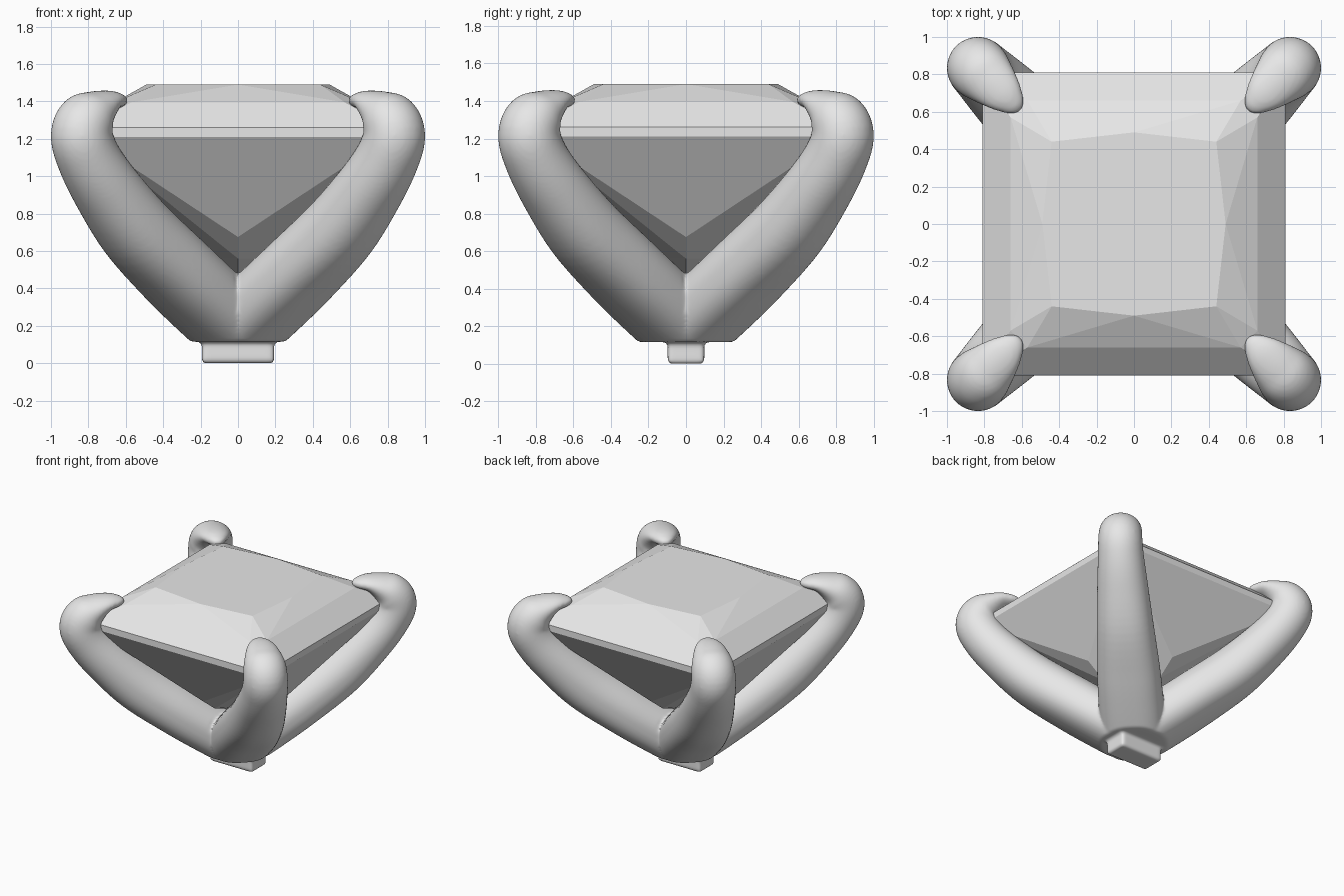
import bpy, bmesh, math
from mathutils import Vector

if "Cube" in bpy.data.objects:
    bpy.data.objects.remove(bpy.data.objects["Cube"])

grey = bpy.data.materials.new("light grey")
grey.diffuse_color = (0.8, 0.8, 0.8, 1)
grey.use_nodes = True
grey.node_tree.nodes["Principled BSDF"].inputs["Base Color"].default_value = grey.diffuse_color


def add_object(name, bm):
    bmesh.ops.recalc_face_normals(bm, faces=bm.faces)
    mesh = bpy.data.meshes.new(name)
    bm.to_mesh(mesh)
    bm.free()
    mesh.materials.append(grey)
    obj = bpy.data.objects.new(name, mesh)
    bpy.context.collection.objects.link(obj)
    return obj


def catmull(a, b, c, d, t):
    return 0.5 * (2 * b + (c - a) * t + (2 * a - 5 * b + 4 * c - d) * t * t
                  + (3 * b - a - 3 * c + d) * t ** 3)


# Square-cut gem: hull of one quarter's facet corners, repeated four times
gem_corners = [
    (0.81, 0.81, 1.26), (0.81, 0.81, 1.21),              # girdle
    (0.44, 0.44, 1.49), (0, 0.49, 1.49),                 # table
    (0.66, 0.57, 1.395), (0.57, 0.66, 1.395),            # crown
    (0, 0.45, 0.675), (0, 0.30, 0.56), (0, 0, 0.44)]     # pavilion
bm = bmesh.new()
for x, y, z in gem_corners:
    for i in range(4):
        bm.verts.new((x, y, z))
        x, y = -y, x
bmesh.ops.remove_doubles(bm, verts=bm.verts, dist=1e-4)
bmesh.ops.convex_hull(bm, input=bm.verts)
bmesh.ops.dissolve_limit(bm, angle_limit=math.radians(0.5), verts=bm.verts, edges=bm.edges)
add_object("gem", bm)

# Prong: (diagonal position, height, half width, half thickness, back squareness)
keys = [(0.00, 0.19, 0.245, 0.20, 2.5), (0.17, 0.345, 0.245, 0.20, 2.5),
        (0.335, 0.505, 0.237, 0.20, 2.5), (0.54, 0.715, 0.214, 0.196, 2.3),
        (0.707, 0.94, 0.19, 0.178, 2.1), (0.80, 1.10, 0.173, 0.168, 2.0),
        (0.835, 1.22, 0.166, 0.166, 2.0), (0.808, 1.31, 0.16, 0.148, 2.0),
        (0.76, 1.363, 0.14, 0.10, 2.0), (0.70, 1.400, 0.11, 0.060, 2.0),
        (0.65, 1.405, 0.075, 0.042, 2.0), (0.62, 1.402, 0.045, 0.026, 2.0),
        (0.608, 1.40, 0.015, 0.010, 2.0)]
STEPS, SIDES = 6, 40
samples = []
ext = [keys[0]] + keys + [keys[-1]]
for i in range(len(keys) - 1):
    for s in range(STEPS):
        samples.append([catmull(*(ext[i + j][k] for j in range(4)), s / STEPS)
                        for k in range(5)])
samples.append(keys[-1])


def make_prong(name, sx, sy):
    bm = bmesh.new()
    out = Vector((sx, sy, 0)).normalized()
    side = Vector((-out.y, out.x, 0))
    centres = [out * (s[0] * math.sqrt(2)) + Vector((0, 0, s[1])) for s in samples]
    rings = []
    for i, (_, _, w, t, k) in enumerate(samples):
        tangent = centres[min(i + 1, len(centres) - 1)] - centres[max(i - 1, 0)]
        normal = side.cross(tangent).normalized()
        if i == 0 and normal.dot(out) < 0:
            side, normal = -side, -normal
        ring = []
        for j in range(SIDES):
            a = 2 * math.pi * j / SIDES
            c, s = math.cos(a), math.sin(a)
            p = k if s > 0 else 2.0        # squarer outer back, round inside
            c = math.copysign(abs(c) ** (2 / p), c)
            s = math.copysign(abs(s) ** (2 / p), s)
            ring.append(bm.verts.new(centres[i] + side * (w * c) + normal * (t * s)))
        rings.append(ring)
    for a, b in zip(rings, rings[1:]):
        for j in range(SIDES):
            n = (j + 1) % SIDES
            bm.faces.new((a[j], a[n], b[n], b[j]))
    bm.faces.new(rings[0])
    bm.faces.new(rings[-1])
    # Flat underside of the setting
    cut = bmesh.ops.bisect_plane(bm, geom=bm.verts[:] + bm.edges[:] + bm.faces[:],
                                 plane_co=(0, 0, 0.115), plane_no=(0, 0, -1),
                                 clear_outer=True)
    edges = [e for e in cut["geom_cut"] if isinstance(e, bmesh.types.BMEdge)]
    bmesh.ops.holes_fill(bm, edges=edges, sides=0)
    return add_object(name, bm)


parts = [make_prong("prong", sx, sy) for sx in (-1, 1) for sy in (-1, 1)]

# Small foot under the setting
bm = bmesh.new()
bmesh.ops.create_cube(bm, size=1)
for v in bm.verts:
    v.co = Vector((v.co.x * 0.385, v.co.y * 0.195, 0.1 + v.co.z * 0.2))
bmesh.ops.bevel(bm, geom=bm.edges[:], offset=0.012, segments=2, affect='EDGES', profile=0.5)
parts.append(add_object("foot", bm))

# Fuse prongs and foot into one softly blended setting
bpy.ops.object.select_all(action='DESELECT')
for p in parts:
    p.select_set(True)
setting = parts[0]
bpy.context.view_layer.objects.active = setting
bpy.ops.object.join()
setting.name = "setting"
remesh = setting.modifiers.new("fuse", 'REMESH')
remesh.mode = 'VOXEL'
remesh.voxel_size = 0.0125
remesh.use_smooth_shade = True
soften = setting.modifiers.new("soften", 'SMOOTH')
soften.factor = 0.5
soften.iterations = 6
